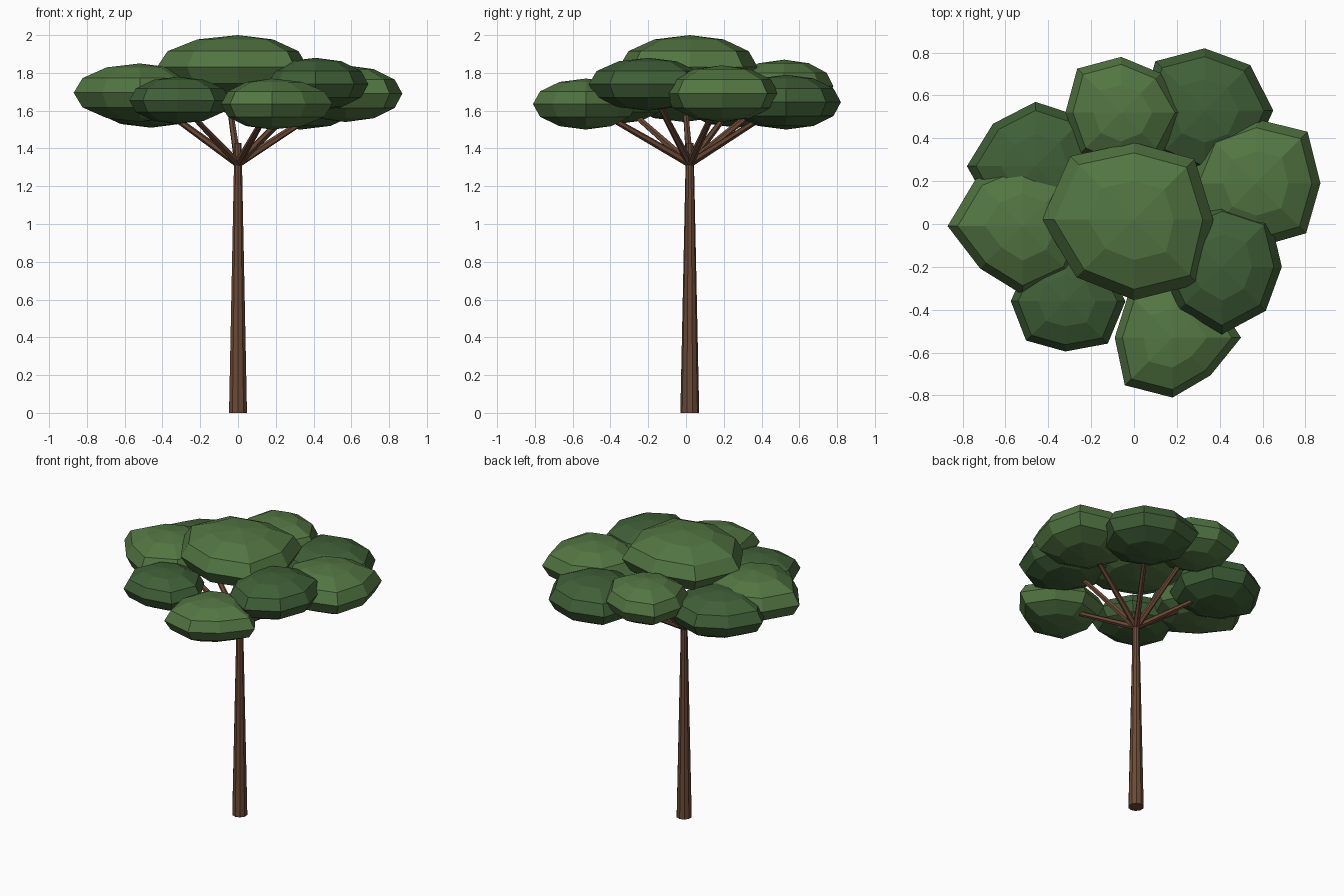
import bpy, bmesh
from math import sin, cos, pi
from mathutils import Vector

if "Cube" in bpy.data.objects:
    bpy.data.objects.remove(bpy.data.objects["Cube"])


def material(name, rgb):
    m = bpy.data.materials.new(name)
    m.diffuse_color = (*rgb, 1)
    m.use_nodes = True
    m.node_tree.nodes["Principled BSDF"].inputs["Base Color"].default_value = m.diffuse_color
    return m


BARK = material("bark", (0.15, 0.068, 0.036))
LIGHT = material("light_leaves", (0.085, 0.18, 0.055))
DARK = material("dark_leaves", (0.05, 0.115, 0.038))


def finish(bm, name, mat):
    bmesh.ops.recalc_face_normals(bm, faces=bm.faces)
    me = bpy.data.meshes.new(name)
    bm.to_mesh(me)
    bm.free()
    me.materials.append(mat)
    ob = bpy.data.objects.new(name, me)
    bpy.context.collection.objects.link(ob)
    return ob


def limb(name, a, b, r1, r2, sides):
    # tapered stick from a to b
    a, b = Vector(a), Vector(b)
    bm = bmesh.new()
    bmesh.ops.create_cone(bm, cap_ends=True, segments=sides, radius1=r1,
                          radius2=r2, depth=(b - a).length)
    ob = finish(bm, name, BARK)
    ob.location = (a + b) / 2
    ob.rotation_mode = 'QUATERNION'
    ob.rotation_quaternion = (b - a).to_track_quat('Z', 'Y')


def clump(name, centre, h, radii, mat):
    # flattened eight-sided ball, each column with its own radius
    bm = bmesh.new()
    c = Vector(centre)
    top, bottom = (bm.verts.new(c + Vector((0, 0, s * h))) for s in (1, -1))
    rings = []
    for i in range(1, 6):
        t = pi * i / 6
        rings.append([bm.verts.new(c + Vector((r * sin(t) * cos(k * pi / 4),
                                               r * sin(t) * sin(k * pi / 4),
                                               h * cos(t))))
                      for k, r in enumerate(radii)])
    for k in range(8):
        n = (k + 1) % 8
        bm.faces.new((top, rings[0][k], rings[0][n]))
        bm.faces.new((bottom, rings[-1][n], rings[-1][k]))
        for a, b in zip(rings, rings[1:]):
            bm.faces.new((a[k], b[k], b[n], a[n]))
    finish(bm, name, mat)


FORK = (0, 0.02, 1.32)
limb("trunk", (0, 0.02, 0), (0, 0.02, 1.43), 0.05, 0.02, 10)

# name, centre, half height, radii every 45 degrees from +x, material
clumps = [
    ("left", (-0.52, -0.01, 1.695), 0.155, (.32, .31, .31, .31, .35, .28, .32, .31), LIGHT),
    ("back_left", (-0.46, 0.27, 1.655), 0.145, (.30, .32, .30, .28, .32, .29, .30, .30), DARK),
    ("back", (-0.06, 0.52, 1.73), 0.14, (.29, .26, .26, .29, .26, .27, .27, .27), LIGHT),
    ("back_right", (0.33, 0.53, 1.645), 0.145, (.32, .30, .29, .325, .30, .30, .30, .31), DARK),
    ("right", (0.57, 0.19, 1.69), 0.15, (.30, .34, .30, .31, .31, .31, .30, .33), LIGHT),
    ("front_right", (0.41, -0.20, 1.74), 0.14, (.28, .32, .30, .29, .29, .28, .315, .29), DARK),
    ("front", (0.18, -0.53, 1.635), 0.135, (.32, .27, .27, .29, .27, .315, .28, .25), LIGHT),
    ("front_left", (-0.32, -0.36, 1.655), 0.125, (.28, .26, .25, .25, .255, .26, .235, .28), DARK),
]
for name, c, h, radii, mat in clumps:
    clump(name + "_foliage", c, h, radii, mat)
    limb(name + "_branch", FORK, c, 0.021, 0.013, 6)

# crown in the middle
clump("crown_foliage", (0, 0.02, 1.83), 0.17,
      (.37, .40, .36, .42, .43, .38, .375, .425), LIGHT)
